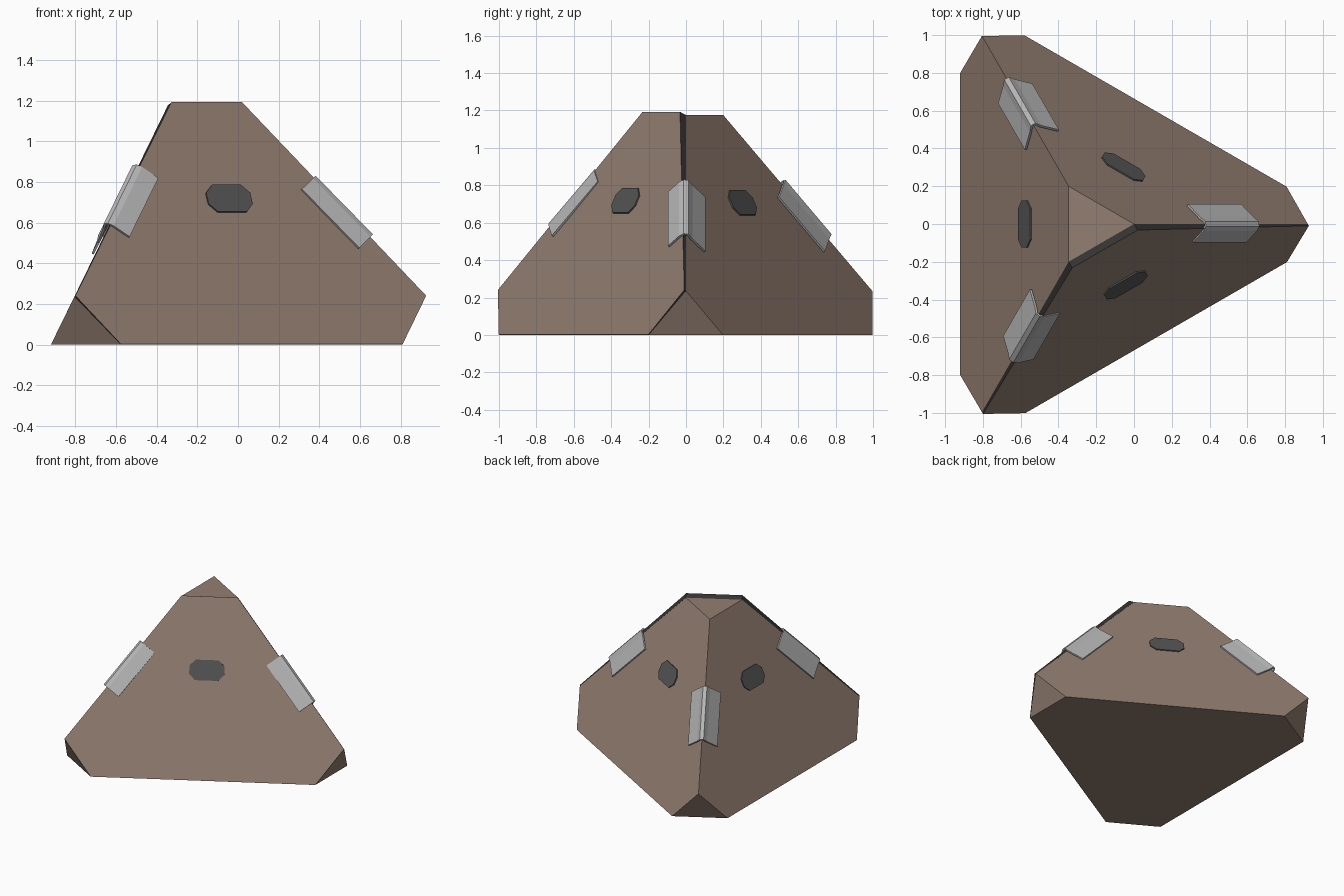
import bpy, bmesh, math
from mathutils import Matrix, Vector

if "Cube" in bpy.data.objects:
    bpy.data.objects.remove(bpy.data.objects["Cube"])

AXIS = Matrix.Translation((-0.23, 0, 0))      # vertical three-fold axis


def spin(i):
    return AXIS @ Matrix.Rotation(math.radians(120 * i), 4, 'Z')


def material(name, rgb):
    m = bpy.data.materials.new(name)
    m.diffuse_color = (*rgb, 1)
    m.use_nodes = True
    m.node_tree.nodes["Principled BSDF"].inputs["Base Color"].default_value = m.diffuse_color
    return m


BROWN = material("brown_panel", (0.29, 0.21, 0.165))
DARK = material("dark_grey", (0.09, 0.09, 0.09))
SEAL = material("seal_dark", (0.035, 0.033, 0.03))
METAL = material("metal", (0.48, 0.48, 0.48))


def finish(name, bm, *mats):
    bmesh.ops.recalc_face_normals(bm, faces=bm.faces)
    me = bpy.data.meshes.new(name)
    bm.to_mesh(me)
    bm.free()
    for m in mats:
        me.materials.append(m)
    ob = bpy.data.objects.new(name, me)
    bpy.context.collection.objects.link(ob)
    return ob


def prism(bm, inner, outer, side_mat=0):
    """Closed solid between two matching rings."""
    a = [bm.verts.new(p) for p in inner]
    b = [bm.verts.new(p) for p in outer]
    bm.faces.new(a).material_index = side_mat
    bm.faces.new(b)
    for i in range(len(a)):
        j = (i + 1) % len(a)
        bm.faces.new((a[i], a[j], b[j], b[i])).material_index = side_mat


# One sloping face, relative to the axis, facing -x
FACE = [Vector(p) for p in [(-0.69, -0.8, 0), (-0.575, -0.996, 0.235),
                            (-0.115, -0.2, 1.175), (-0.115, 0.2, 1.175),
                            (-0.575, 0.996, 0.235), (-0.69, 0.8, 0)]]
NORMAL = Vector((-0.898, 0, 0.44))
UP = Vector((0.44, 0, 0.898))

# Slightly opened front lid: tilt about its bottom edge
TILT = (Matrix.Translation(NORMAL * 0.005) @ Matrix.Translation((-0.69, 0, 0))
        @ Matrix.Rotation(math.radians(-1.6), 4, 'Y')
        @ Matrix.Translation((0.69, 0, 0)))

# Truncated tetrahedron body
bm = bmesh.new()
for i in range(3):
    for p in FACE:
        bm.verts.new(spin(i) @ p)
bmesh.ops.remove_doubles(bm, verts=bm.verts, dist=0.005)
bmesh.ops.convex_hull(bm, input=bm.verts)
bmesh.ops.dissolve_limit(bm, angle_limit=0.03, verts=bm.verts, edges=bm.edges)
finish("body", bm, BROWN)

# Front lid with dark rim
bm = bmesh.new()
prism(bm, [spin(1) @ p for p in FACE], [spin(1) @ TILT @ p for p in FACE], 1)
finish("front_lid", bm, BROWN, SEAL)

# Octagonal grip plates on the three faces
w, h, c = 0.125, 0.073, 0.043
OCT = [(-w, -h + c), (-w + c, -h), (w - c, -h), (w, -h + c),
       (w, h - c), (w - c, h), (-w + c, h), (-w, h - c)]
centre = Vector((-0.345, 0, 0.705))
for i, name in enumerate(("left_grip", "front_grip", "back_grip")):
    M = spin(i) @ (TILT if i == 1 else Matrix())
    ring = [centre + Vector((0, a, 0)) + UP * b for a, b in OCT]
    bm = bmesh.new()
    prism(bm, [M @ (p - NORMAL * 0.01) for p in ring],
          [M @ (p + NORMAL * 0.008) for p in ring])
    finish(name, bm, DARK)

# Folded metal brackets over the three upper edges
E = Vector((0.92, 0, -0.94)).normalized()     # down the edge
N = Vector((0.94, 0, 0.92)).normalized()      # outward from the edge
MID = Vector((0.73, 0, 0.664))
PLAIN = [(0.1, -0.106), (0.03, -0.012), (0.011, 0.022)]
LID = [(0.092, -0.066), (0.032, 0.01), (0.011, 0.026)]   # wing over the lid


def bracket(name, i, neg, pos, slide):
    prof = [(-s, n) for s, n in neg] + list(reversed(pos))
    M = spin(i)
    bm = bmesh.new()
    rows = [[bm.verts.new(M @ (MID + E * (t + slide) + N * n + Vector((0, s, 0))))
             for s, n in prof] for t in (-0.202, 0.202)]
    for k in range(len(prof) - 1):
        bm.faces.new((rows[0][k], rows[0][k + 1], rows[1][k + 1], rows[1][k]))
    ob = finish(name, bm, METAL)
    mod = ob.modifiers.new("thickness", 'SOLIDIFY')
    mod.thickness = 0.012
    mod.offset = 0


bracket("right_bracket", 0, LID, PLAIN, 0)
bracket("back_bracket", 1, PLAIN, PLAIN, 0)
bracket("front_left_bracket", 2, PLAIN, LID, -0.077)
